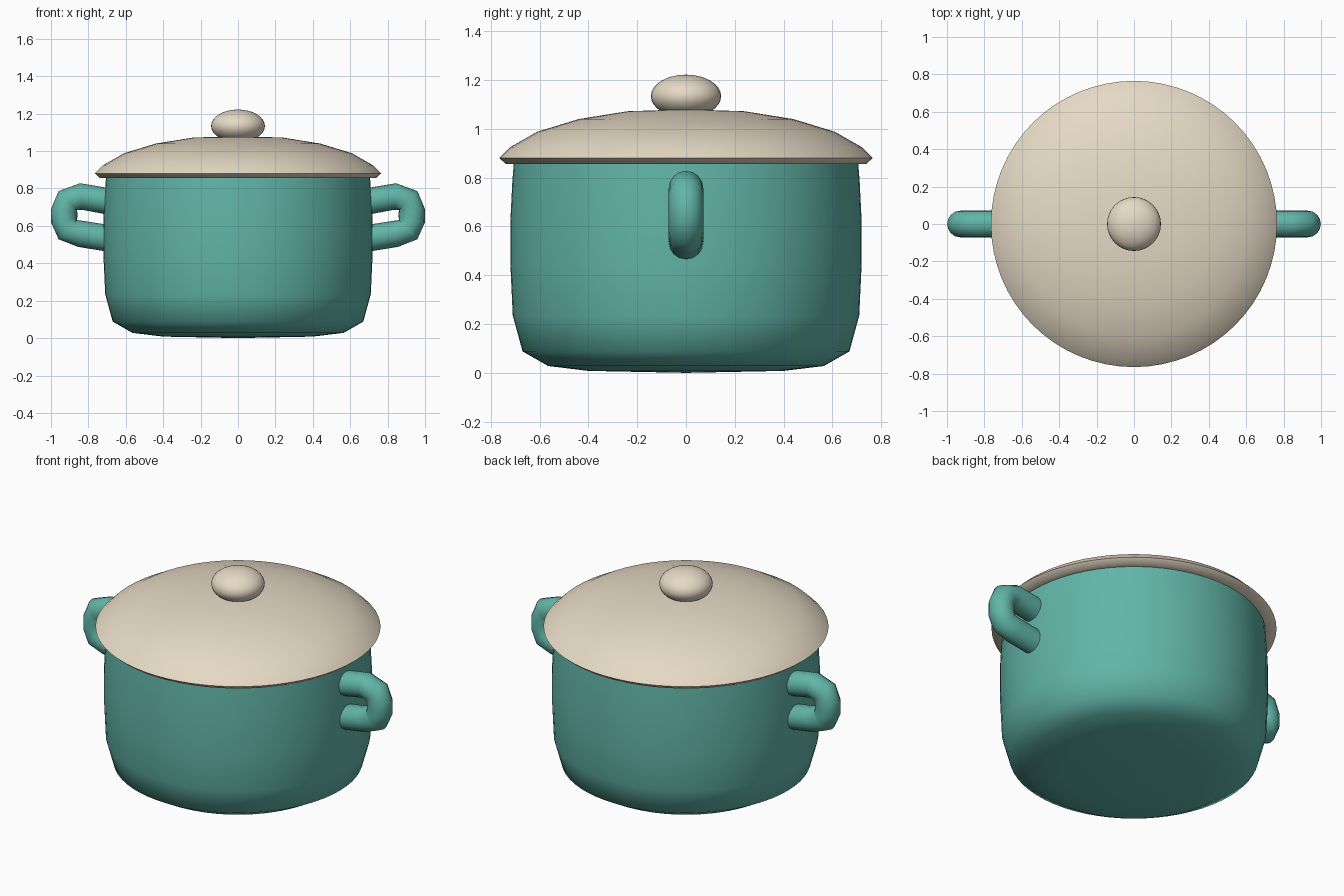
import bpy
import math
import bmesh

if "Cube" in bpy.data.objects:
    bpy.data.objects.remove(bpy.data.objects["Cube"])


def material(name, rgb):
    m = bpy.data.materials.new(name)
    m.diffuse_color = (*rgb, 1)
    m.use_nodes = True
    m.node_tree.nodes["Principled BSDF"].inputs["Base Color"].default_value = m.diffuse_color
    return m


teal = material("teal_enamel", (0.12, 0.46, 0.39))
cream = material("cream_enamel", (0.79, 0.70, 0.56))


def finish(obj, mat, angle=60):
    obj.data.materials.append(mat)
    bpy.ops.object.select_all(action='DESELECT')
    bpy.context.view_layer.objects.active = obj
    obj.select_set(True)
    bpy.ops.object.shade_smooth_by_angle(angle=math.radians(angle))


def lathe(name, profile, mat, steps=64):
    """Spin an (r, z) profile that starts and ends on the axis."""
    bm = bmesh.new()
    verts = [bm.verts.new((r, 0, z)) for r, z in profile]
    edges = [bm.edges.new(pair) for pair in zip(verts, verts[1:])]
    bmesh.ops.spin(bm, geom=verts + edges, cent=(0, 0, 0), axis=(0, 0, 1),
                   angle=math.tau, steps=steps)
    bmesh.ops.remove_doubles(bm, verts=bm.verts[:], dist=1e-4)
    bmesh.ops.recalc_face_normals(bm, faces=bm.faces[:])
    mesh = bpy.data.meshes.new(name)
    bm.to_mesh(mesh)
    bm.free()
    obj = bpy.data.objects.new(name, mesh)
    bpy.context.collection.objects.link(obj)
    finish(obj, mat)
    return obj


# Pot: outer wall up to the rim, then the hollow inside
lathe("pot_body", [(0, 0), (0.40, 0.008), (0.565, 0.028), (0.67, 0.088),
                   (0.71, 0.235), (0.72, 0.45), (0.72, 0.62), (0.712, 0.78),
                   (0.705, 0.87), (0.66, 0.87), (0.67, 0.45), (0.65, 0.20),
                   (0.55, 0.07), (0, 0.05)], teal)

# Lid: shallow dome with a flared lip and a thin underside
lathe("lid", [(0, 1.08), (0.24, 1.072), (0.44, 1.04), (0.61, 0.988),
              (0.72, 0.925), (0.765, 0.88), (0.738, 0.856), (0.64, 0.856),
              (0.58, 0.94), (0.40, 1.0), (0, 1.04)], cream)

# Knob: flattened ball
bpy.ops.mesh.primitive_uv_sphere_add(segments=32, ring_count=16, radius=1,
                                     location=(0, 0, 1.134))
knob = bpy.context.object
knob.name = "lid_knob"
knob.scale = (0.144, 0.144, 0.088)
finish(knob, cream)

# Side handles: one bent tube on each side
PATH = [(0.64, 0.722), (0.84, 0.757), (0.91, 0.735), (0.929, 0.68),
        (0.929, 0.63), (0.91, 0.58), (0.84, 0.557), (0.64, 0.525)]
for side, sign in (("right", 1), ("left", -1)):
    curve = bpy.data.curves.new(side + "_handle", 'CURVE')
    curve.dimensions = '3D'
    curve.bevel_depth = 0.071
    curve.bevel_resolution = 6
    curve.use_fill_caps = True
    spline = curve.splines.new('POLY')
    spline.points.add(len(PATH) - 1)
    for point, (x, z) in zip(spline.points, PATH):
        point.co = (sign * x, 0, z, 1)
    handle = bpy.data.objects.new(side + "_handle", curve)
    bpy.context.collection.objects.link(handle)
    bpy.ops.object.select_all(action='DESELECT')
    bpy.context.view_layer.objects.active = handle
    handle.select_set(True)
    bpy.ops.object.convert(target='MESH')
    finish(bpy.context.object, teal)
